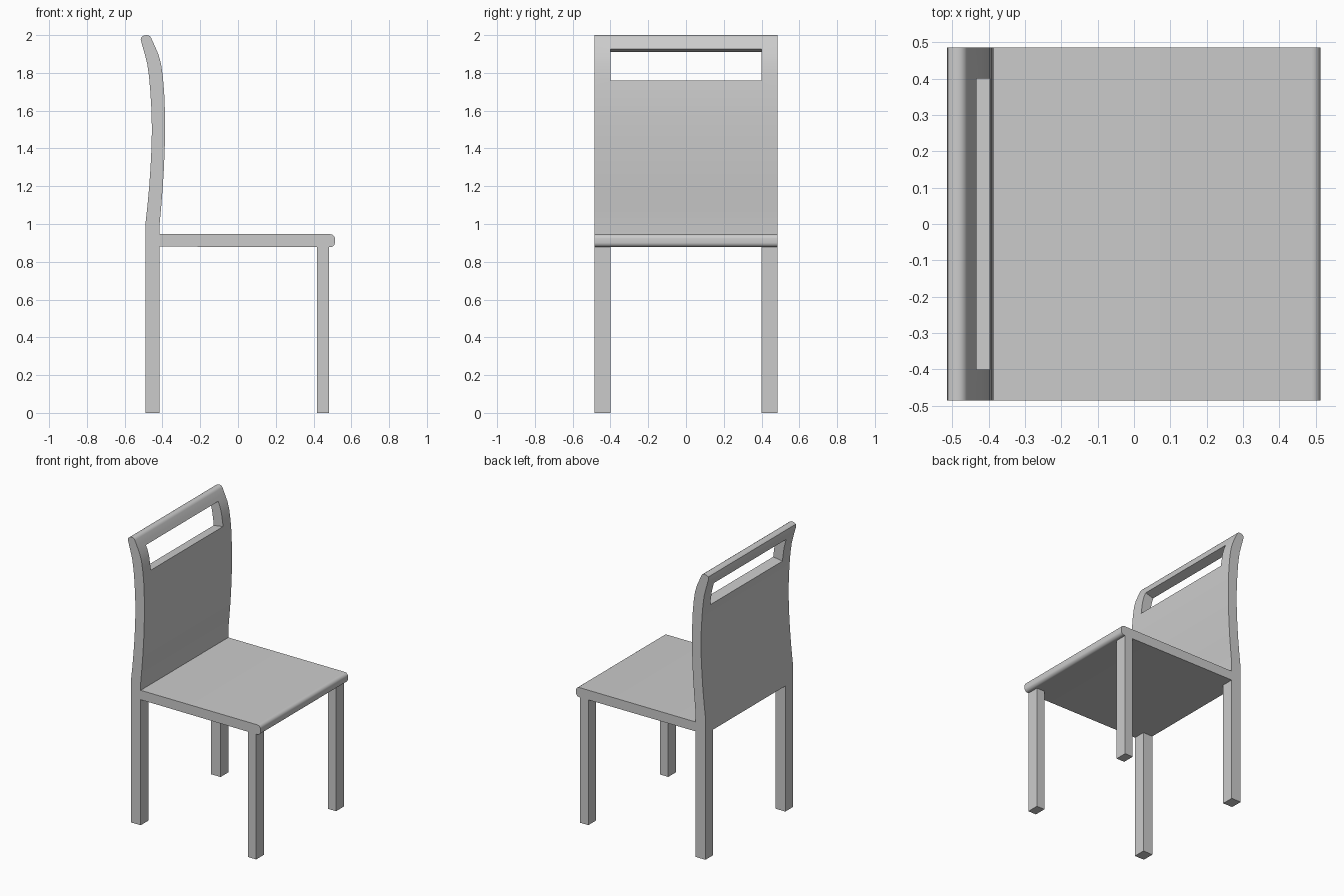
import bpy, bmesh, math

if "Cube" in bpy.data.objects:
    bpy.data.objects.remove(bpy.data.objects["Cube"])

HALF = 0.485   # half width in y
INNER = 0.40   # inner face of the legs


def prism(name, pts, y0, y1):
    """Extrude an (x, z) outline from y0 to y1."""
    bm = bmesh.new()
    face = bm.faces.new([bm.verts.new((x, y0, z)) for x, z in pts])
    ext = bmesh.ops.extrude_face_region(bm, geom=[face])
    moved = [v for v in ext["geom"] if isinstance(v, bmesh.types.BMVert)]
    bmesh.ops.translate(bm, verts=moved, vec=(0, y1 - y0, 0))
    bmesh.ops.recalc_face_normals(bm, faces=bm.faces)
    me = bpy.data.meshes.new(name)
    bm.to_mesh(me)
    bm.free()
    ob = bpy.data.objects.new(name, me)
    bpy.context.collection.objects.link(ob)
    return ob


def activate(ob):
    bpy.ops.object.select_all(action='DESELECT')
    ob.select_set(True)
    bpy.context.view_layer.objects.active = ob


def cut(ob, cutter):
    mod = ob.modifiers.new("cut", 'BOOLEAN')
    mod.operation = 'DIFFERENCE'
    mod.solver = 'EXACT'
    mod.object = cutter
    activate(ob)
    bpy.ops.object.modifier_apply(modifier=mod.name)
    bpy.data.objects.remove(cutter)


def smooth(ob):
    activate(ob)
    bpy.ops.object.shade_smooth_by_angle(angle=math.radians(35))


def arc(cx, cz, r, a0, a1, n=6):
    return [(cx + r * math.cos(math.radians(a0 + (a1 - a0) * i / n)),
             cz + r * math.sin(math.radians(a0 + (a1 - a0) * i / n)))
            for i in range(n + 1)]


# Curved back and rear legs, one side profile
front = [(-0.415, 0), (-0.415, 1.0), (-0.406, 1.1), (-0.398, 1.2), (-0.392, 1.3),
         (-0.388, 1.4), (-0.386, 1.5), (-0.387, 1.6), (-0.391, 1.7), (-0.398, 1.78),
         (-0.408, 1.85), (-0.422, 1.90), (-0.444, 1.95), (-0.460, 1.985)]
top = [(-0.466, 1.994), (-0.476, 1.999), (-0.488, 2.0), (-0.502, 1.996),
       (-0.512, 1.988), (-0.515, 1.975)]
rear = [(-0.508, 1.95), (-0.494, 1.90), (-0.481, 1.85), (-0.471, 1.78), (-0.464, 1.7),
        (-0.458, 1.6), (-0.456, 1.5), (-0.458, 1.4), (-0.463, 1.3), (-0.470, 1.2),
        (-0.479, 1.1), (-0.49, 1.0), (-0.49, 0)]
back = prism("back_and_rear_legs", front + top + rear, -HALF, HALF)

# Gap between the rear legs and the hand slot in the back
cut(back, prism("leg_gap", [(-0.6, -0.1), (-0.3, -0.1), (-0.3, 0.88), (-0.6, 0.88)],
                -INNER, INNER))
cut(back, prism("hand_slot", [(-0.60, 1.73), (-0.30, 1.775), (-0.30, 1.965), (-0.60, 1.88)],
                -INNER, INNER))
smooth(back)

# Seat with rounded front edge
r = 0.024
seat = prism("seat", [(-0.415, 0.88)] + arc(0.513 - r, 0.878 + r, r, -90, 0)
             + arc(0.513 - r, 0.946 - r, r, 0, 90) + [(-0.415, 0.946)], -HALF, HALF)
smooth(seat)

# Front legs
for side, name in ((-1, "front_leg_near"), (1, "front_leg_far")):
    y0, y1 = sorted((side * INNER, side * HALF))
    prism(name, [(0.418, 0), (0.481, 0), (0.481, 0.88), (0.418, 0.88)], y0, y1)
